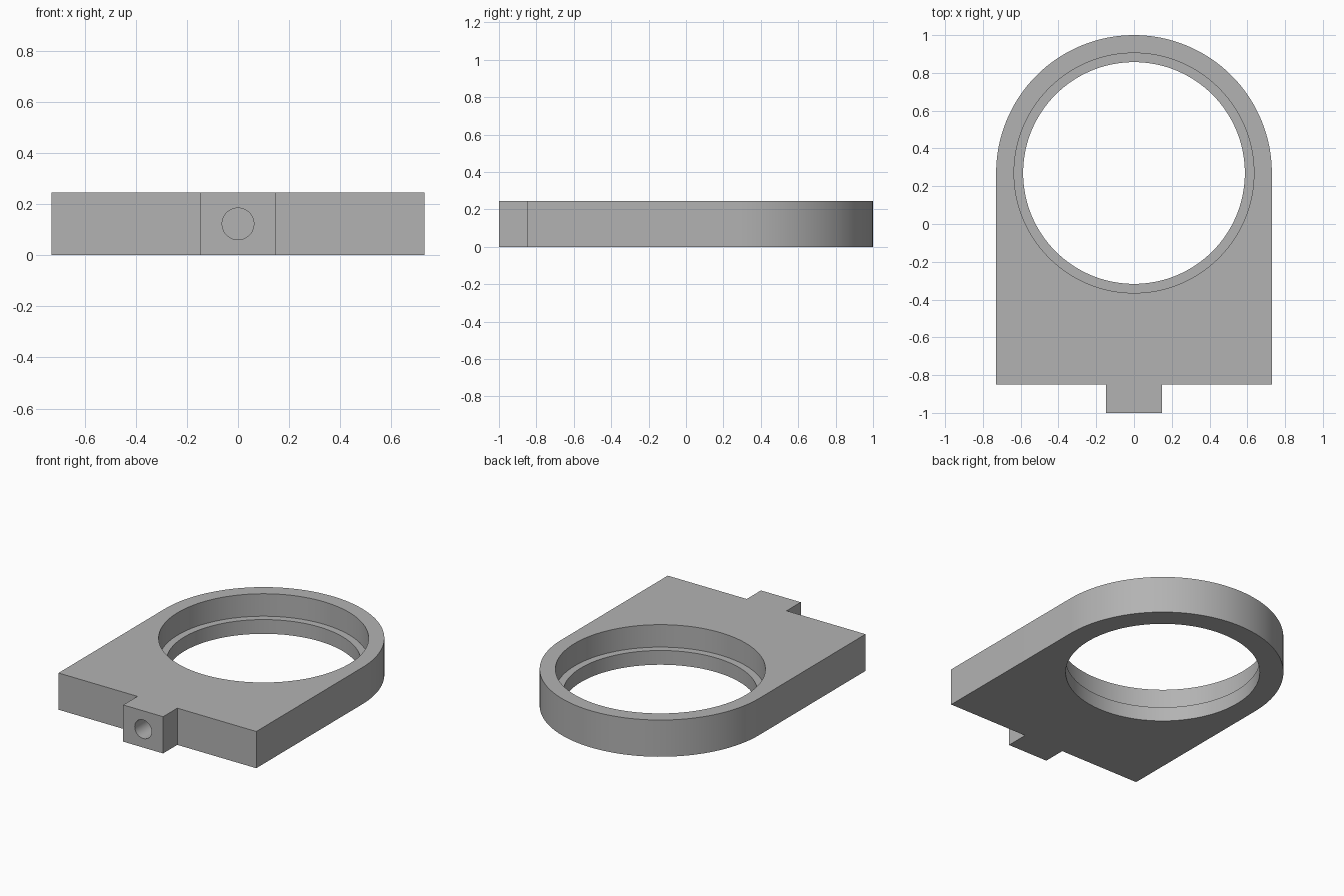
import bpy
import bmesh
from math import cos, sin, pi

cube = bpy.data.objects.get("Cube")
if cube:
    bpy.data.objects.remove(cube, do_unlink=True)

HEIGHT = 0.245        # plate thickness
RADIUS = 0.73         # rounded end, also half the width
CENTRE_Y = 0.27       # centre of the bore
FRONT_Y = -0.85       # flat front edge
TAB = 0.147           # half width of the tab
LEDGE_Z = 0.095       # height of the step inside the bore
SEGMENTS = 128

grey = bpy.data.materials.new("grey")
grey.use_nodes = True
colour = (0.45, 0.45, 0.45, 1)
grey.diffuse_color = colour
grey.node_tree.nodes["Principled BSDF"].inputs["Base Color"].default_value = colour


def extrude_outline(name, points, height):
    """Make a solid from a flat outline standing on the ground."""
    bm = bmesh.new()
    face = bm.faces.new([bm.verts.new((x, y, 0)) for x, y in points])
    top = bmesh.ops.extrude_face_region(bm, geom=[face])["geom"]
    verts = [v for v in top if isinstance(v, bmesh.types.BMVert)]
    bmesh.ops.translate(bm, verts=verts, vec=(0, 0, height))
    bmesh.ops.recalc_face_normals(bm, faces=bm.faces)
    mesh = bpy.data.meshes.new(name)
    bm.to_mesh(mesh)
    bm.free()
    mesh.materials.append(grey)
    obj = bpy.data.objects.new(name, mesh)
    bpy.context.collection.objects.link(obj)
    return obj


def cut_cylinder(target, radius, depth, location, rotation=(0, 0, 0)):
    """Drill a round hole and discard the cutter."""
    bpy.ops.mesh.primitive_cylinder_add(vertices=SEGMENTS, radius=radius, depth=depth,
                                        location=location, rotation=rotation)
    cutter = bpy.context.object
    cutter.hide_render = True
    cutter.data.materials.append(grey)
    mod = target.modifiers.new("hole", 'BOOLEAN')
    mod.operation = 'DIFFERENCE'
    mod.solver = 'EXACT'
    mod.object = cutter
    bpy.context.view_layer.objects.active = target
    bpy.ops.object.modifier_apply(modifier=mod.name)
    bpy.data.objects.remove(cutter, do_unlink=True)


# Plate outline: rounded back, square front with a tab
arc = [(RADIUS * cos(pi * i / 64), CENTRE_Y + RADIUS * sin(pi * i / 64)) for i in range(65)]
front = [(-RADIUS, FRONT_Y), (-TAB, FRONT_Y), (-TAB, -1),
         (TAB, -1), (TAB, FRONT_Y), (RADIUS, FRONT_Y)]
plate = extrude_outline("bearing_plate", arc + front, HEIGHT)

# Stepped bore: narrow through hole, wider seat above the ledge
cut_cylinder(plate, 0.587, 1, (0, CENTRE_Y, 0))
cut_cylinder(plate, 0.635, 1, (0, CENTRE_Y, LEDGE_Z + 0.5))

# Blind screw hole in the tab
cut_cylinder(plate, 0.062, 0.8, (0, -1, HEIGHT / 2), (pi / 2, 0, 0))

bpy.ops.object.select_all(action='DESELECT')
plate.select_set(True)
bpy.context.view_layer.objects.active = plate
bpy.ops.object.shade_smooth_by_angle(angle=pi / 6)
